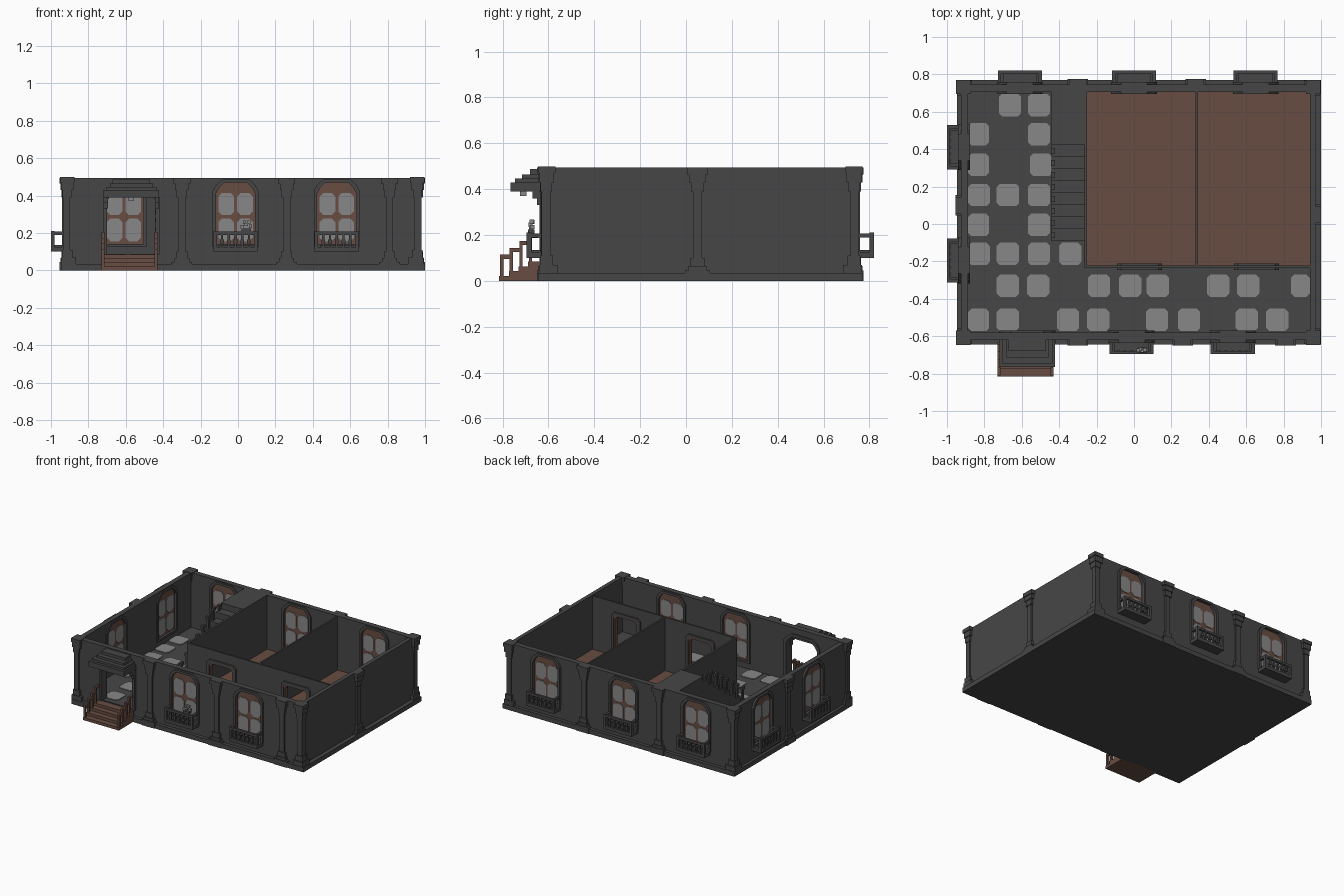
import bpy, bmesh, math
from mathutils import Vector

if "Cube" in bpy.data.objects:
    bpy.data.objects.remove(bpy.data.objects["Cube"])


def material(name, rgb):
    m = bpy.data.materials.new(name)
    m.use_nodes = True
    m.diffuse_color = (*rgb, 1)
    b = m.node_tree.nodes["Principled BSDF"]
    b.inputs["Base Color"].default_value = (*rgb, 1)
    b.inputs["Roughness"].default_value = 0.9
    return m


STONE = material("dark stone", (0.062, 0.062, 0.062))
WOOD = material("brown wood", (0.135, 0.073, 0.054))
PALE = material("pale grey", (0.25, 0.245, 0.25))

# Outer wall faces, inner wall faces, heights
XL, XR, YF, YB = -0.925, 0.97, -0.62, 0.745
IXL, IXR, IYF, IYB = -0.887, 0.94, -0.58, 0.705
FLOOR, TOP = 0.085, 0.495


def place(side, u, d, z):
    """Wall coordinates (along, outward, up) to world."""
    return {"front": (u, YF - d, z), "back": (u, YB + d, z),
            "left": (XL - d, u, z), "right": (XR + d, u, z)}[side]


def prism(side, pts, d0, d1):
    """Outline in a wall's plane, pushed from depth d0 to d1."""
    return [[place(side, u, d, z) for u, z in pts] for d in (d0, d1)]


def panel(side, u0, u1, z0, z1, d0, d1):
    return prism(side, [(u0, z0), (u1, z0), (u1, z1), (u0, z1)], d0, d1)


def flat(pts, z0, z1):
    return [[(x, y, z) for x, y in pts] for z in (z0, z1)]


def box(x0, x1, y0, y1, z0, z1):
    return flat([(x0, y0), (x1, y0), (x1, y1), (x0, y1)], z0, z1)


def frame(side, outer, inner, d0, d1):
    """Band between two outlines with equal point counts."""
    n = len(outer)
    return [prism(side, [outer[i], outer[(i + 1) % n], inner[(i + 1) % n], inner[i]], d0, d1)
            for i in range(n)]


def part(name, mat, solids):
    bm = bmesh.new()
    for a, b in solids:
        va, vb = [bm.verts.new(p) for p in a], [bm.verts.new(p) for p in b]
        n = len(va)
        bm.faces.new(va)
        bm.faces.new(vb[::-1])
        for i in range(n):
            bm.faces.new((va[i], vb[i], vb[(i + 1) % n], va[(i + 1) % n]))
    bmesh.ops.recalc_face_normals(bm, faces=bm.faces[:])
    me = bpy.data.meshes.new(name)
    bm.to_mesh(me)
    bm.free()
    me.materials.append(mat)
    ob = bpy.data.objects.new(name, me)
    bpy.context.scene.collection.objects.link(ob)
    return ob


def arch(c, hw, z0, z1):
    """Opening outline with a faceted arched head."""
    half = [(hw, z0), (hw, z1 - 0.06), (hw * 0.86, z1 - 0.03), (hw * 0.58, z1)]
    return [(c + u, z) for u, z in half] + [(c - u, z) for u, z in half[::-1]]


def octagon(x0, x1, y0, y1, k):
    return [(x0 + k, y0), (x1 - k, y0), (x1, y0 + k), (x1, y1 - k),
            (x1 - k, y1), (x0 + k, y1), (x0, y1 - k), (x0, y0 + k)]


WINDOWS = {"front": (-0.013, 0.528), "back": (-0.61, 0.0, 0.65), "left": (-0.195, 0.41), "right": ()}
PIERS = {"front": (-0.30, 0.26, 0.81), "back": (-0.30, 0.33), "left": (0.10,), "right": (0.05,)}
THICK = {"front": 0.04, "back": 0.04, "left": 0.038, "right": 0.03}
SPAN = {"front": (XL, XR), "back": (XL, XR), "left": (IYF, IYB), "right": (IYF, IYB)}
DOOR = -0.57

# Foundation and floors
part("plinth", STONE, [box(-0.946, 1.0, -0.645, 0.77, 0, 0.035)])
part("hall_floor", STONE, [box(XL + .01, XR - .01, YF + .01, YB - .01, 0.035, FLOOR - 0.004)])
part("room_floors", WOOD, [box(-0.25, 0.33, -0.222, IYB, 0.07, FLOOR),
                           box(0.342, IXR, -0.222, IYB, 0.07, FLOOR)])

# Scattered pale floor tiles: row y, then column x
TILES = {0.636: (-.663, -.508), 0.48: (-.834, -.508), 0.316: (-.834, -.497),
         0.155: (-.83, -.674, -.508), -0.005: (-.834, -.508),
         -0.16: (-.83, -.674, -.508, -.342),
         -0.33: (-.674, -.513, -.187, -.021, .128, .45, .61, .90),
         -0.513: (-.834, -.674, -.353, -.192, .123, .294, .604, .765)}
part("floor_tiles", PALE, [flat(octagon(max(x - .06, IXL), min(x + .06, IXR), y - .06, y + .06, .018),
                                FLOOR - .006, FLOOR + .002)
                           for y, row in TILES.items() for x in row])

for side, centres in WINDOWS.items():
    t = THICK[side]
    # Wall with its openings cut through
    wall = part(side + "_wall", STONE, [panel(side, *SPAN[side], 0.03, TOP, -t, 0)])
    holes = [prism(side, arch(c, .105, .14, .47), -.1, .05) for c in centres]
    if side == "front":
        holes.append(prism(side, arch(DOOR, .13, FLOOR, .43), -.1, .05))
    if holes:
        cutter = part("cutter", STONE, holes)
        cutter.hide_render = True
        mod = wall.modifiers.new("openings", "BOOLEAN")
        mod.object, mod.operation, mod.solver = cutter, "DIFFERENCE", "EXACT"
        bpy.context.view_layer.objects.active = wall
        bpy.ops.object.modifier_apply(modifier=mod.name)
        bpy.data.objects.remove(cutter)

    # Windows with panes, stone surrounds and balconies
    for i, c in enumerate(centres):
        tag = f"{side}_window_{i + 1}_"
        part(tag + "frame", WOOD, [prism(side, arch(c, .106, .139, .471), -t + .008, -.008)])
        panes = []
        for u in (c - .05, c + .05):
            for z0, z1 in ((.155, .278), (.295, .415)):
                panes.append(prism(side, octagon(u - .042, u + .042, z0, z1, .02), -t + .004, -.004))
        part(tag + "panes", PALE, panes)
        rings = []
        for d0, d1 in ((0, .015), (-t - .01, -t)):
            rings += frame(side, arch(c, .122, .125, .487), arch(c, .105, .14, .47), d0, d1)
        part(tag + "surround", STONE, rings)
        balcony = [panel(side, c - .118, c + .118, .10, .125, 0, .075),
                   panel(side, c - .09, c + .09, .125, .135, .0, .06)]
        balcony.append(panel(side, c - .118, c + .118, .19, .207, .058, .075))
        for s in (-1, 1):
            a, b = sorted((c + s * .118, c + s * .10))
            balcony += [panel(side, a, b, .19, .207, 0, .06),
                        panel(side, a, b, .12, .21, .055, .075)]
        for k in range(-2, 3):
            balcony += [panel(side, c + k * .036 - .006, c + k * .036 + .006, .12, .192, .060, .072),
                        panel(side, c + k * .036 - .010, c + k * .036 + .010, .145, .165, .057, .075)]
        part(tag + "balcony", STONE, balcony)

    # Flared piers
    for i, u in enumerate(PIERS[side]):
        steps = [(.02, .03, .48, .012), (.055, 0, .045, .03), (.04, .045, .065, .025), (.03, .065, .10, .018),
                 (.028, .39, .43, .018), (.036, .43, .465, .024), (.045, .465, .495, .03)]
        part(f"{side}_pier_{i + 1}", STONE,
             [panel(side, u - w, u + w, z0, z1, 0, d) for w, z0, z1, d in steps])

# Corner posts with stepped base and cap
posts = []
for x, sx in ((XL, -1), (XR, 1)):
    for y, sy in ((YF, -1), (YB, 1)):
        for out, inn, z0, z1 in ((.01, .028, .03, .48), (.022, .06, .035, .07), (.016, .04, .07, .11),
                                 (.014, .035, .39, .43), (.02, .045, .43, .47), (.026, .05, .47, .498)):
            x0, x1 = sorted((x + sx * out, x - sx * inn))
            y0, y1 = sorted((y + sy * out, y - sy * inn))
            if z0 > .02:  # keep the room corners clear
                x0, x1 = max(x0, XL - .026), min(x1, XR + .03)
            posts.append(box(x0, x1, y0, y1, z0, z1))
part("corner_posts", STONE, posts)

# Inner walls: the long one is notched by two doorways
outline = [(-.265, FLOOR - .01)]
for c in (.03, .655):
    outline += [(c - .10, FLOOR - .01), (c - .10, .38), (c - .08, .40),
                (c + .08, .40), (c + .10, .38), (c + .10, FLOOR - .01)]
outline += [(IXR, FLOOR - .01), (IXR, TOP - .005), (-.265, TOP - .005)]
part("hall_wall", STONE, [prism("front", outline, -.398, -.385)])
part("room_wall", STONE, [box(.33, .342, -.23, IYB, FLOOR - .01, TOP - .005)])
part("stair_wall", STONE, [box(-.265, -.25, -.23, IYB, FLOOR - .01, TOP - .005)])


def doorway(c, w, top):
    return [(c - w, FLOOR), (c - w, top - .02), (c - w + .02, top),
            (c + w - .02, top), (c + w, top - .02), (c + w, FLOOR)]


for i, c in enumerate((.03, .655)):
    for name, mat, wo, wi, d0, d1 in (("surround", STONE, .12, .10, -.410, -.373),
                                      ("lining", WOOD, .10, .09, -.405, -.378)):
        o, n = doorway(c, wo, .30 + wo), doorway(c, wi, .30 + wi)
        part(f"room_door_{i + 1}_{name}", mat, frame("front", o, n, d0, d1)[:5])

# Inside staircase, landing and balustrade
N, Y0, RUN = 8, -.09, .064
rise = (TOP - FLOOR) / (N + 1)
part("stair_steps", STONE, [box(-.44, -.265, Y0 + i * RUN, Y0 + (i + 1) * RUN, FLOOR - .01, FLOOR + (i + 1) * rise)
                            for i in range(N)])
part("stair_landing", STONE, [box(-.44, -.25, Y0 + N * RUN, IYB + .01, FLOOR - .01, TOP)])
rail = []
for i in range(N):
    y, z = Y0 + (i + .5) * RUN, FLOOR + (i + 1) * rise
    top = min(z + .10, TOP)
    rail += [box(-.44, -.426, y - .009, y + .009, z, top),
             box(-.443, -.423, y - .016, y + .016, top - .02, top)]
part("stair_balusters", STONE, rail)

# Entrance surround and stepped canopy
part("door_surround", STONE, frame("front", arch(DOOR, .15, FLOOR, .45), arch(DOOR, .13, FLOOR, .43), -.05, .02)[:-1])
canopy = [(.148, .39, .43, .145), (.135, .43, .447, .125), (.115, .447, .465, .095), (.10, .465, .487, .06)]
solids = [panel("front", DOOR - w, DOOR + w, z0, z1, 0, d) for w, z0, z1, d in canopy]
for s in (-1, 1):
    a, b = sorted((DOOR + s * .148, DOOR + s * .125))
    solids += [panel("front", a, b, .36, .39, 0, .05), panel("front", a, b, .33, .36, 0, .03)]
part("door_canopy", STONE, solids)
part("door_lamp", PALE, [panel("front", DOOR - .015, DOOR + .015, .37, .39, .075, .105)])

# Entrance steps with railings
steps, rails = [], []
for i in range(4):
    y = -.815 + i * .042
    steps.append(box(-.73, -.43, y, -.63, 0 if i == 0 else i * .021, (i + 1) * .021))
    for x in (-.73, -.447):
        z = .11 + i * .03
        rails += [box(x, x + .017, y + .004, y + .018, 0, z),
                  box(x, x + .017, y + .004, y + .046, z - .014, z + .004)]
part("entrance_steps", WOOD, steps)
part("entrance_railings", WOOD, rails)

# Potted flowers on a balcony
part("flower_pot", STONE, [box(.02, .07, -.69, -.66, .207, .225)])
part("flowers", PALE, [box(.045 + a - .009, .045 + a + .009, -.684 + b, -.666 + b, z, z + .018)
                       for a, b, z in ((-.022, 0, .224), (0, -.004, .236), (.022, .004, .226),
                                       (-.010, .006, .248), (.012, .002, .25))])
